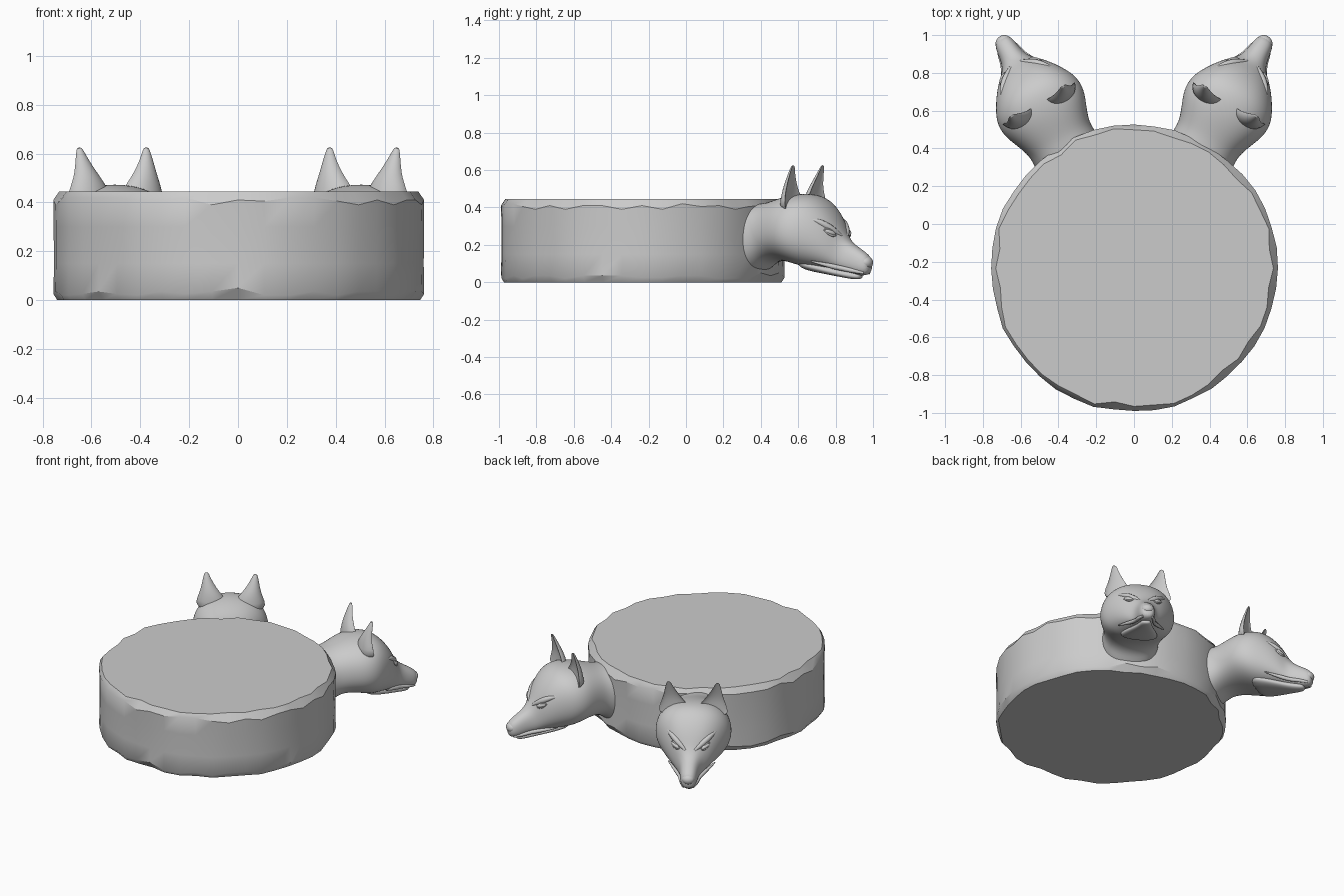
import bpy, math, random
from mathutils import Vector
from mathutils.bvhtree import BVHTree

if "Cube" in bpy.data.objects:
    bpy.data.objects.remove(bpy.data.objects["Cube"])

random.seed(4)
CY = -0.235          # disc centre on y; heads radiate from here


def loft(name, rings, subsurf=0, smooth=180):
    n = len(rings[0])
    verts = [p for r in rings for p in r]
    faces = [list(range(n))[::-1], [(len(rings) - 1) * n + i for i in range(n)]]
    for k in range(len(rings) - 1):
        for i in range(n):
            j = (i + 1) % n
            faces.append([k * n + i, k * n + j, (k + 1) * n + j, (k + 1) * n + i])
    me = bpy.data.meshes.new(name)
    me.from_pydata(verts, [], faces)
    ob = bpy.data.objects.new(name, me)
    bpy.context.collection.objects.link(ob)
    bpy.ops.object.select_all(action='DESELECT')
    bpy.context.view_layer.objects.active = ob
    ob.select_set(True)
    bpy.ops.object.mode_set(mode='EDIT')
    bpy.ops.mesh.select_all(action='SELECT')
    bpy.ops.mesh.normals_make_consistent(inside=False)
    bpy.ops.object.mode_set(mode='OBJECT')
    bpy.ops.object.shade_smooth_by_angle(angle=math.radians(smooth))
    if subsurf:
        m = ob.modifiers.new("Subsurf", 'SUBSURF')
        m.levels = m.render_levels = subsurf
    return ob


def section(u, zb, zw, zt, w, n=16):
    """Head cross-section: bottom, widest height, top, half width."""
    pts = []
    for i in range(n):
        a = 2 * math.pi * i / n
        c, s = math.cos(a), math.sin(a)
        x = w * math.copysign(abs(c) ** 0.85, c)
        z = zw + (zt - zw if s > 0 else zw - zb) * math.copysign(abs(s) ** 0.9, s)
        pts.append((x, u, z))
    return pts


def tube(name, pts, radii):
    cu = bpy.data.curves.new(name, 'CURVE')
    cu.dimensions = '3D'
    cu.bevel_depth = 1
    cu.bevel_resolution = 2
    cu.use_fill_caps = True
    sp = cu.splines.new('NURBS')
    sp.points.add(len(pts) - 1)
    sp.use_endpoint_u = True
    sp.order_u = 3
    for q, p, r in zip(sp.points, pts, radii):
        q.co = (*p, 1)
        q.radius = r
    ob = bpy.data.objects.new(name, cu)
    bpy.context.collection.objects.link(ob)
    bpy.ops.object.select_all(action='DESELECT')
    bpy.context.view_layer.objects.active = ob
    ob.select_set(True)
    bpy.ops.object.convert(target='MESH')
    return bpy.context.object


def ball(name, loc, scale, rot=(0, 0, 0)):
    bpy.ops.mesh.primitive_uv_sphere_add(segments=20, ring_count=12, location=loc, rotation=rot)
    ob = bpy.context.object
    ob.name = name
    ob.scale = scale
    bpy.ops.object.transform_apply(location=True, rotation=True, scale=True)
    bpy.ops.object.shade_smooth()
    return ob


def ear(name, s):
    rings = []
    # height, lateral centre, half width, depth, centre along head
    for z, x, w, d, u in [(.38, .125, .11, .09, 1.0), (.45, .125, .095, .065, .995),
                          (.50, .135, .064, .05, .995), (.55, .147, .04, .035, 1.005),
                          (.60, .156, .021, .02, 1.018), (.627, .158, .011, .012, 1.026)]:
        ring = []
        for i in range(16):
            a = 2 * math.pi * i / 16
            c, sn = math.cos(a), math.sin(a)
            back = -d * abs(sn) if sn < 0 else -0.3 * d * sn   # scooped front
            ring.append((s * (x + w * c), u + 0.25 * d + back, z))
        rings.append(ring)
    return loft(name, rings, 1, 60)


def head(side, angle):
    parts = []
    skull = loft(side + "_head", [section(*r) for r in [
        (.64, .03, .22, .41, .19), (.735, .04, .23, .425, .19),
        (.79, .10, .25, .43, .185), (.87, .115, .27, .455, .215),
        (.95, .10, .27, .475, .25), (1.03, .075, .265, .48, .25),
        (1.10, .07, .26, .465, .215), (1.165, .065, .23, .41, .17),
        (1.215, .06, .19, .335, .125), (1.25, .05, .14, .26, .085),
        (1.29, .045, .12, .215, .066), (1.34, .035, .10, .185, .058),
        (1.385, .035, .09, .155, .05), (1.41, .055, .09, .13, .03)]], 2)
    parts.append(skull)
    bpy.context.view_layer.update()
    tree = BVHTree.FromObject(skull, bpy.context.evaluated_depsgraph_get())

    def on_face(x, z, lift=0.0):
        hit, nrm, _, _ = tree.ray_cast(Vector((x, 3, z)), Vector((0, -1, 0)))
        return hit + nrm * lift

    # lower jaw and nose
    parts.append(loft(side + "_lower_jaw", [section(*r, 12) for r in [
        (1.0, .07, .11, .16, .14), (1.10, .05, .085, .12, .12), (1.19, .035, .06, .09, .085),
        (1.27, .02, .042, .07, .052), (1.33, .013, .032, .055, .038), (1.355, .02, .032, .045, .022)]], 2))
    parts.append(ball(side + "_nose", (0, 1.385, .105), (.042, .034, .034)))
    for s, tag in ((1, "_outer"), (-1, "_inner")):
        parts.append(ear(side + tag + "_ear", s))
        # brow ridge, eye and lids laid on the face surface
        parts.append(tube(side + tag + "_brow",
                          [on_face(s * x, z, -.006) for x, z in
                           [(.03, .25), (.06, .272), (.10, .302), (.14, .33), (.165, .34)]],
                          [.008, .017, .021, .015, .004]))
        c = on_face(s * .098, .266, 0)
        a, b = on_face(s * .07, .252), on_face(s * .126, .28)
        ax = (b - a).normalized()
        rot = ax.to_track_quat('X', 'Z').to_euler()
        parts.append(ball(side + tag + "_eye", c, (.034, .014, .013), rot))
        for lid, dz in (("_upper_lid", .014), ("_lower_lid", -.015)):
            parts.append(tube(side + tag + lid,
                              [a, on_face(s * .085, .259 + dz, .003),
                               on_face(s * .112, .273 + dz, .003), b],
                              [.003, .006, .006, .003]))
        # lip along the mouth
        parts.append(tube(side + tag + "_lip",
                          [(s * .03, 1.385, .05), (s * .05, 1.34, .06), (s * .06, 1.28, .072),
                           (s * .095, 1.215, .088), (s * .15, 1.13, .112)],
                          [.008, .012, .013, .014, .004]))
    for p in parts:
        p.location = (0, CY, 0)
        p.rotation_euler = (0, 0, angle)


# stone disc with worn, uneven edges
N = 44
radius = [.765 - random.uniform(0, .012) for _ in range(N)]
chip_lo = [random.choice([.015, .02, .03, .045]) for _ in range(N)]
chip_hi = [random.choice([.02, .03, .035, .05]) for _ in range(N)]
rings = []
for z, inset in [(0, 'lo'), (0.035, None), (.15, None), (.30, None), (.405, None), (.445, 'hi')]:
    ring = []
    for i in range(N):
        a = 2 * math.pi * i / N
        r, h = radius[i], z
        if inset == 'lo':
            r -= chip_lo[i] * .8
        elif inset == 'hi':
            r -= chip_hi[i] * .8
        elif z == .035:
            h = chip_lo[i] + .005
        elif z == .405:
            h = .44 - chip_hi[i]
        else:
            r -= random.uniform(0, .004)
        ring.append((r * math.cos(a), CY + r * math.sin(a), h))
    rings.append(ring)
loft("stone_disc", rings, 0, 35)

# two animal heads
head("right", -math.radians(30))
head("left", math.radians(30))
